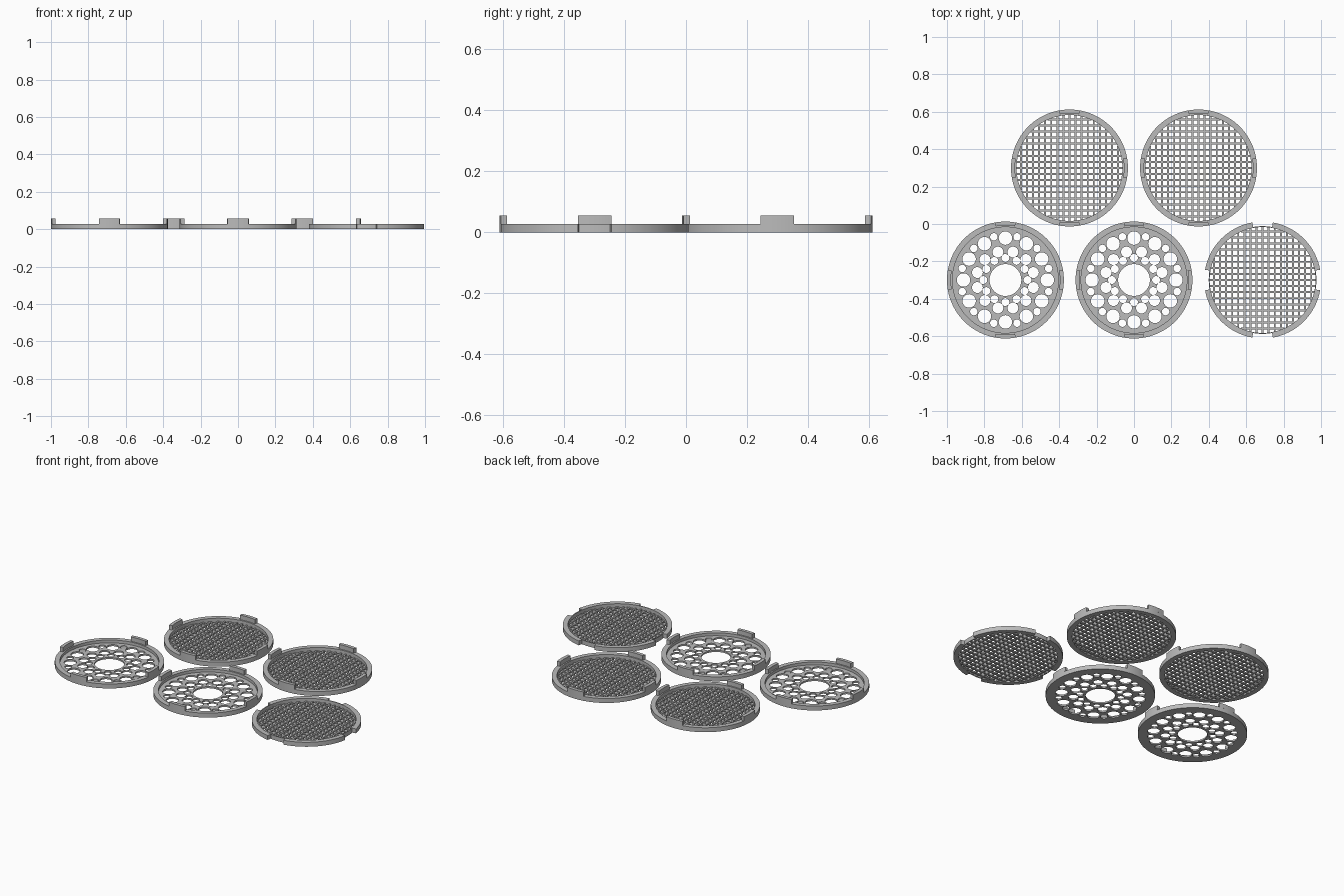
import bpy, bmesh, math
from mathutils import Vector

old = bpy.data.objects.get("Cube")
if old:
    bpy.data.objects.remove(old)

R, INNER = 0.3125, 0.283        # disc radius, rim opening
RIM_H, TAB_H, PLATE_H = 0.028, 0.056, 0.010
TAB_W, TAB_T = 0.11, 0.021      # locking tab width and thickness
HALF = math.asin(TAB_W / 2 / R)
ROW_Y = 0.2995

grey = bpy.data.materials.new("mid grey")
grey.use_nodes = True
colour = (0.5, 0.5, 0.5, 1)
grey.diffuse_color = colour
grey.node_tree.nodes["Principled BSDF"].inputs["Base Color"].default_value = colour


def arc(r, a0, a1, n):
    return [(r * math.cos(a0 + (a1 - a0) * i / n), r * math.sin(a0 + (a1 - a0) * i / n))
            for i in range(n + 1)]


def circle(r, n=96, cx=0, cy=0):
    return [(cx + x, cy + y) for x, y in arc(r, 0, math.tau, n)[:-1]]


def finish(name, bm, centre):
    bmesh.ops.remove_doubles(bm, verts=bm.verts, dist=0.00002)
    bmesh.ops.recalc_face_normals(bm, faces=bm.faces)
    mesh = bpy.data.meshes.new(name)
    bm.to_mesh(mesh)
    bm.free()
    mesh.materials.append(grey)
    ob = bpy.data.objects.new(name, mesh)
    ob.location = (centre[0], centre[1], 0)
    bpy.context.collection.objects.link(ob)
    bpy.ops.object.select_all(action='DESELECT')
    ob.select_set(True)
    bpy.context.view_layer.objects.active = ob
    bpy.ops.object.shade_smooth_by_angle(angle=math.radians(30))
    return ob


def extrude(name, outlines, z0, z1, centre):
    """Fill closed outlines (inner ones become holes) and give them height."""
    cu = bpy.data.curves.new(name + "_profile", 'CURVE')
    cu.dimensions = '2D'
    cu.fill_mode = 'BOTH'
    cu.extrude = (z1 - z0) / 2
    for pts in outlines:
        sp = cu.splines.new('POLY')
        sp.points.add(len(pts) - 1)
        for p, (x, y) in zip(sp.points, pts):
            p.co = (x, y, 0, 1)
        sp.use_cyclic_u = True
    tmp = bpy.data.objects.new(name + "_profile", cu)
    bpy.context.collection.objects.link(tmp)
    deps = bpy.context.evaluated_depsgraph_get()
    mesh = bpy.data.meshes.new_from_object(tmp.evaluated_get(deps))
    bm = bmesh.new()
    bm.from_mesh(mesh)
    bmesh.ops.translate(bm, verts=bm.verts, vec=(0, 0, (z0 + z1) / 2))
    bpy.data.objects.remove(tmp)
    bpy.data.curves.remove(cu)
    bpy.data.meshes.remove(mesh)
    return finish(name, bm, centre)


def rim_with_tabs(name, centre):
    extrude(name + "_rim", [circle(R), circle(INNER)], 0, RIM_H, centre)
    for k in range(4):
        a = k * math.pi / 2
        outline = arc(R, a - HALF, a + HALF, 8) + arc(R - TAB_T, a + HALF, a - HALF, 8)
        extrude(f"{name}_tab_{k + 1}", [outline], RIM_H, TAB_H, centre)


def notched_rim(name, centre):
    outline = []
    for k in range(4):
        a = k * math.pi / 2
        outline += arc(INNER + 0.005, a - HALF, a + HALF, 8)
        outline += arc(R, a + HALF, a + math.pi / 2 - HALF, 20)
    extrude(name + "_rim", [outline, circle(INNER)], 0, RIM_H, centre)


def perforated_plate(name, centre):
    outlines = [circle(INNER + 0.002), circle(0.085, 48)]
    # rings of twelve holes: distance, hole radius, angular offset in degrees
    for dist, r, off in ((0.118, 0.021, 0), (0.155, 0.029, 15),
                         (0.224, 0.036, 0), (0.239, 0.020, 15)):
        for k in range(12):
            a = math.radians(off + 30 * k)
            outlines.append(circle(r, 24, dist * math.cos(a), dist * math.sin(a)))
    extrude(name + "_plate", outlines, 0, PLATE_H, centre)


def wire_mesh(name, centre, pitch=0.0325, width=0.010):
    bm = bmesh.new()
    for i in range(-8, 9):
        off = i * pitch
        length = 2 * math.sqrt((INNER + 0.002) ** 2 - off ** 2)
        for size, pos in (((width, length, PLATE_H), (off, 0)),
                          ((length, width, PLATE_H - 0.001), (0, off))):
            verts = bmesh.ops.create_cube(bm, size=1)["verts"]
            bmesh.ops.scale(bm, verts=verts, vec=size)
            bmesh.ops.translate(bm, verts=verts, vec=Vector((*pos, size[2] / 2)))
    finish(name + "_mesh", bm, centre)


# Front row: two perforated discs and one notched mesh disc
for name, x in (("right_perforated_disc", R - 1), ("middle_perforated_disc", 0)):
    rim_with_tabs(name, (x, -ROW_Y))
    perforated_plate(name, (x, -ROW_Y))
notched_rim("notched_mesh_disc", (1 - R, -ROW_Y))
wire_mesh("notched_mesh_disc", (1 - R, -ROW_Y))

# Back row: two mesh discs with tabs
for name, x in (("right_mesh_disc", -0.345), ("left_mesh_disc", 0.345)):
    rim_with_tabs(name, (x, ROW_Y))
    wire_mesh(name, (x, ROW_Y))
